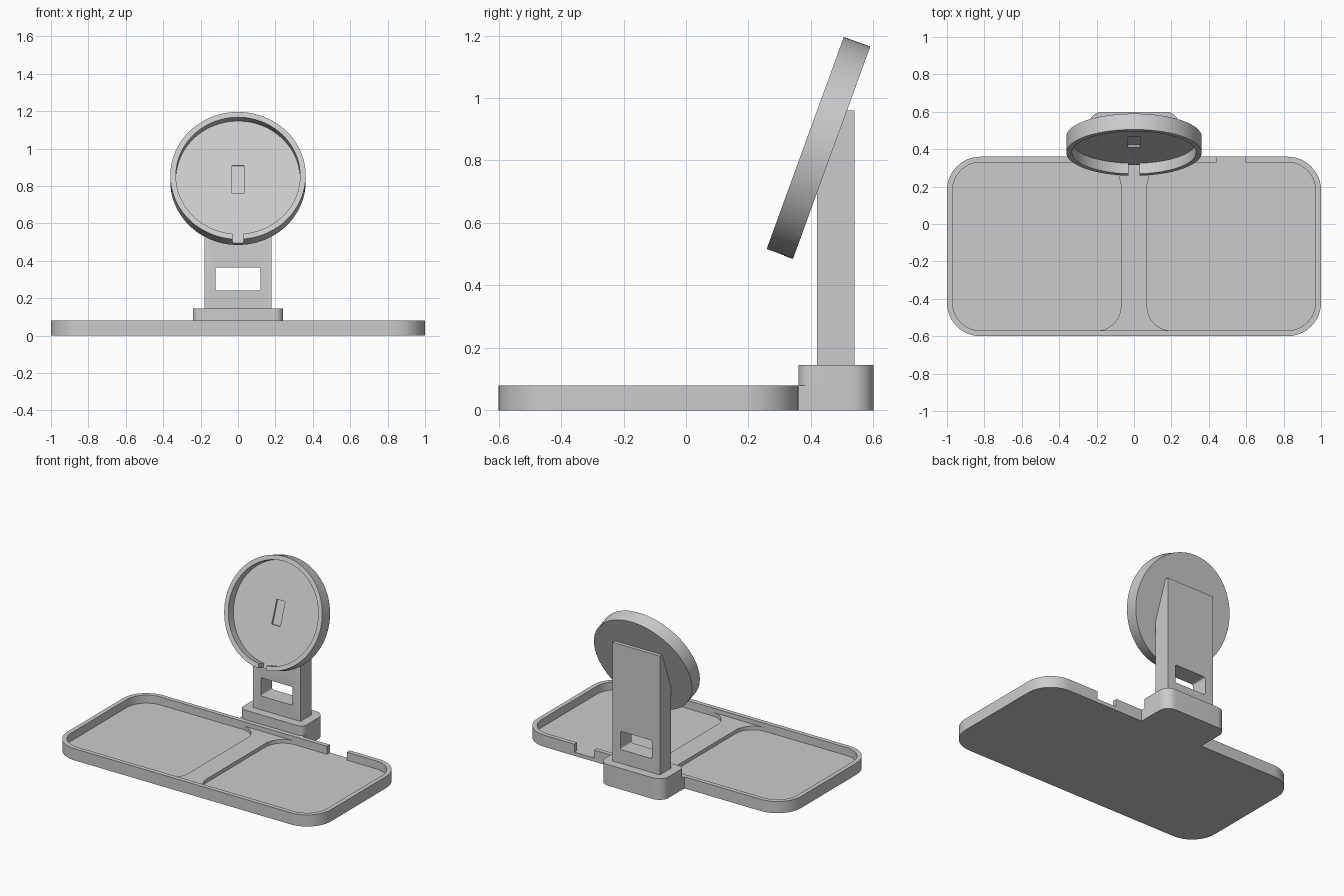
import bpy, bmesh, math
from mathutils import Matrix

if "Cube" in bpy.data.objects:
    bpy.data.objects.remove(bpy.data.objects["Cube"])

gray = bpy.data.materials.new("light gray plastic")
gray.use_nodes = True
gray.diffuse_color = (0.6, 0.6, 0.6, 1)
gray.node_tree.nodes["Principled BSDF"].inputs["Base Color"].default_value = (0.6, 0.6, 0.6, 1)


def arc(cx, cy, r, a0, a1, n=12):
    """Points of an arc, angles in degrees."""
    return [(cx + r * math.cos(math.radians(a0 + (a1 - a0) * i / n)),
             cy + r * math.sin(math.radians(a0 + (a1 - a0) * i / n))) for i in range(n + 1)]


def rounded(x0, x1, y0, y1, front_r, back_r):
    """Rectangle outline with separate radii at the low-y and high-y corners."""
    pts = []
    for x, y, sx, sy, r, a in ((x0, y0, 1, 1, front_r, 180), (x1, y0, -1, 1, front_r, 270),
                               (x1, y1, -1, -1, back_r, 0), (x0, y1, 1, -1, back_r, 90)):
        pts += arc(x + sx * r, y + sy * r, r, a, a + 90) if r else [(x, y)]
    return pts


def circle(r, n=96):
    return arc(0, 0, r, 0, 360, n)[:-1]


def prism(name, outline, z0, z1, matrix=Matrix()):
    """Closed solid made by extruding a flat outline."""
    bm = bmesh.new()
    face = bm.faces.new([bm.verts.new((x, y, z0)) for x, y in outline])
    top = bmesh.ops.extrude_face_region(bm, geom=[face])["geom"]
    bmesh.ops.translate(bm, vec=(0, 0, z1 - z0),
                        verts=[v for v in top if isinstance(v, bmesh.types.BMVert)])
    bm.transform(matrix)
    bmesh.ops.recalc_face_normals(bm, faces=bm.faces)
    mesh = bpy.data.meshes.new(name)
    bm.to_mesh(mesh)
    bm.free()
    mesh.materials.append(gray)
    obj = bpy.data.objects.new(name, mesh)
    bpy.context.collection.objects.link(obj)
    return obj


def select(obj):
    bpy.ops.object.select_all(action='DESELECT')
    obj.select_set(True)
    bpy.context.view_layer.objects.active = obj


def cut(obj, cutter):
    """Subtract the cutter and discard it."""
    mod = obj.modifiers.new("cut", 'BOOLEAN')
    mod.operation, mod.solver, mod.object = 'DIFFERENCE', 'EXACT', cutter
    select(obj)
    bpy.ops.object.modifier_apply(modifier=mod.name)
    bpy.data.objects.remove(cutter)


# Tray with a raised rim and a cable notch in the back rim
FLOOR = 0.025
tray = prism("tray", rounded(-1, 1, -0.6, 0.36, 0.18, 0.18), 0, 0.08)
cut(tray, prism("recess_cutter", rounded(-0.97, 0.97, -0.57, 0.33, 0.15, 0.15), FLOOR, 0.2))
cut(tray, prism("notch_cutter", rounded(0.445, 0.595, 0.28, 0.45, 0, 0), FLOOR, 0.2))

# Low divider between the two pockets, flared into the rim at both ends
w, r, y0, y1 = 0.07, 0.13, -0.57, 0.33
outline = (arc(w + r, y0 + r, r, 270, 180) + arc(w + r, y1 - r, r, 180, 90)
           + arc(-w - r, y1 - r, r, 90, 0) + arc(-w - r, y0 + r, r, 0, -90))
divider = prism("pocket_divider", outline, FLOOR - 0.005, 0.05)

# Socket block behind the tray
socket_lower = prism("socket_lower", rounded(-0.24, 0.24, 0.36, 0.6, 0, 0.07), 0, 0.08)
socket_upper = prism("socket_upper", rounded(-0.24, 0.24, 0.36, 0.6, 0.04, 0.07), 0.08, 0.145)

# Upright post with a sloped top and a window; side profile extruded along x
side = Matrix(((0, 0, 1, 0), (1, 0, 0, 0), (0, 1, 0, 0), (0, 0, 0, 1)))
post = prism("post", [(0.42, 0.001), (0.535, 0.001), (0.54, 0.006), (0.54, 0.96),
                      (0.514, 0.96), (0.42, 0.70)], -0.18, 0.18, side)
cut(post, prism("window_cutter", rounded(-0.12, 0.12, 0.24, 0.365, 0.012, 0.012), -0.7, -0.3,
                Matrix.Rotation(math.radians(90), 4, 'X')))

# Round dish tilted back 20 degrees, with a rim gap and a shallow slot in its floor
R, T = 0.362, 0.045
dish = prism("dish", circle(R), -T, T)
cut(dish, prism("dish_cutter", circle(0.332), T - 0.06, 0.2))
cut(dish, prism("gap_cutter", rounded(-0.03, 0.03, -0.5, -0.25, 0, 0), T - 0.06, 0.2))
cut(dish, prism("slot_cutter", rounded(-0.032, 0.032, -0.08, 0.08, 0, 0), T - 0.072, 0.2))
dish.location = (0, 0.424, 0.84)
dish.rotation_euler = (math.radians(70), 0, 0)

for part in (tray, divider, socket_lower, socket_upper, post, dish):
    select(part)
    bpy.ops.object.shade_smooth_by_angle(angle=math.radians(30))
